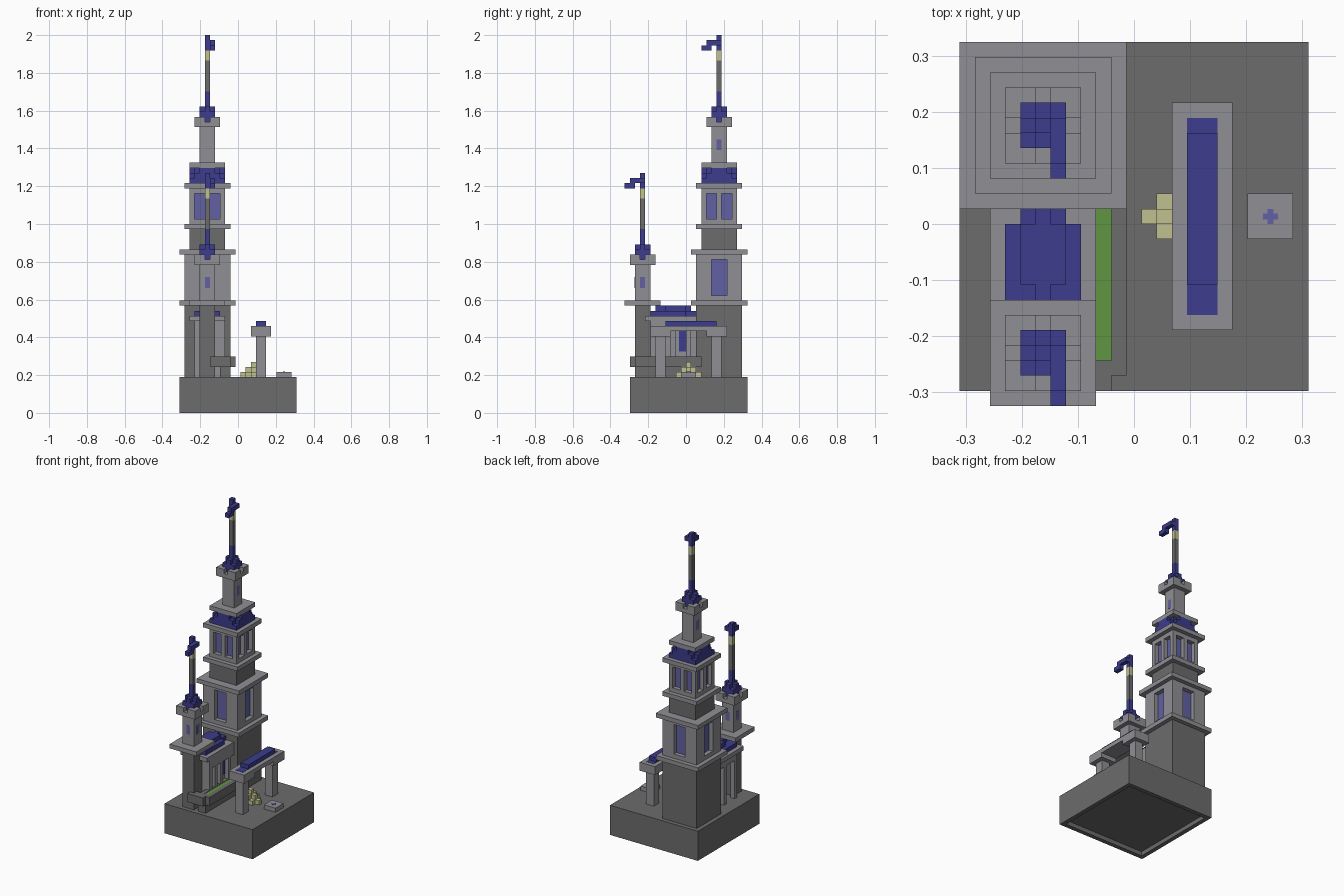
import bpy, bmesh
from mathutils import Vector

if "Cube" in bpy.data.objects:
    bpy.data.objects.remove(bpy.data.objects["Cube"], do_unlink=True)

UNIT = 2 / 74                      # one building block
ORIGIN = Vector((11.5, 12, 0))     # block grid origin


def material(name, rgb):
    m = bpy.data.materials.new(name)
    m.use_nodes = True
    color = (*rgb, 1)
    m.diffuse_color = color
    bsdf = next(n for n in m.node_tree.nodes if n.type == 'BSDF_PRINCIPLED')
    bsdf.inputs["Base Color"].default_value = color
    bsdf.inputs["Roughness"].default_value = 0.9
    return m


DARK = material("dark_stone", (0.15, 0.15, 0.15))
LIGHT = material("light_stone", (0.28, 0.28, 0.3))
BLUE = material("roof_blue", (0.045, 0.045, 0.27))
GLASS = material("window_blue", (0.12, 0.12, 0.37))
GOLD = material("pale_yellow", (0.53, 0.53, 0.28))
GREEN = material("leaf_green", (0.12, 0.3, 0.055))


def build(name, mat, boxes):
    """One object made of boxes, each (x0, x1, y0, y1, z0, z1) in blocks."""
    bm = bmesh.new()
    for x0, x1, y0, y1, z0, z1 in boxes:
        lo, hi = Vector((x0, y0, z0)), Vector((x1, y1, z1))
        verts = bmesh.ops.create_cube(bm, size=1)["verts"]
        for v in verts:
            v.co = Vector(lo[a] if v.co[a] < 0 else hi[a] for a in range(3))
            v.co = (v.co - ORIGIN) * UNIT
    mesh = bpy.data.meshes.new(name)
    bm.to_mesh(mesh)
    bm.free()
    mesh.materials.append(mat)
    obj = bpy.data.objects.new(name, mesh)
    bpy.context.collection.objects.link(obj)
    return obj


def square(cx, cy, width, z0, z1):
    h = width / 2
    return (cx - h, cx + h, cy - h, cy + h, z0, z1)


def ring(x0, x1, y0, y1, z0, z1, t=1):
    return [(x0, x1, y0, y0 + t, z0, z1), (x0, x1, y1 - t, y1, z0, z1),
            (x0, x0 + t, y0 + t, y1 - t, z0, z1), (x1 - t, x1, y0 + t, y1 - t, z0, z1)]


def windowed_storey(name, cx, cy, width, z0, z1, post, mullion):
    """Stone frame with recessed panes on all four sides."""
    h = width / 2
    x0, x1, y0, y1 = cx - h, cx + h, cy - h, cy + h
    frame = ring(x0, x1, y0, y1, z0, z0 + 1) + ring(x0, x1, y0, y1, z1 - 1, z1)
    for sx in (x0, x1 - post):
        for sy in (y0, y1 - post):
            frame.append((sx, sx + post, sy, sy + post, z0 + 1, z1 - 1))
    if mullion:
        for e in (x0, x1 - 1):
            frame.append((e, e + 1, cy - .5, cy + .5, z0 + 1, z1 - 1))
        for e in (y0, y1 - 1):
            frame.append((cx - .5, cx + .5, e, e + 1, z0 + 1, z1 - 1))
    build(name + "_frame", LIGHT, frame)
    build(name + "_panes", GLASS, [square(cx, cy, width - 2, z0 + .1, z1 - .1)])


def spire(name, cx, cy, z, front_slits):
    """Slim turret with battlements, finial, pole and flag; z is its foot."""
    build(name + "_turret", LIGHT, [square(cx, cy, 3, z, z + 7),
                                    square(cx, cy, 5, z + 7, z + 8)])
    # Battlements leave a gap in the middle of each side
    crown = []
    for sx in (-1, 1):
        for sy in (-1, 1):
            xs, ys = sorted((sx * .5, sx * 2.5)), sorted((sy * .5, sy * 2.5))
            xo, yo = sorted((sx * 1.5, sx * 2.5)), sorted((sy * 1.5, sy * 2.5))
            crown.append((cx + xs[0], cx + xs[1], cy + yo[0], cy + yo[1], z + 8, z + 9))
            crown.append((cx + xo[0], cx + xo[1], cy + ys[0], cy + ys[1], z + 8, z + 9))
    build(name + "_battlements", LIGHT, crown)
    # Arrow slits
    e = .04
    slits = [(cx - 1.5 - e, cx + 1.5 + e, cy - .5, cy + .5, z + 2.5, z + 4.6)]
    if front_slits:
        slits.append((cx - .5, cx + .5, cy - 1.5 - e, cy + 1.5 + e, z + 2.5, z + 4.6))
    build(name + "_slits", GLASS, slits)
    # Finial
    build(name + "_finial", BLUE, [
        square(cx, cy, 3, z + 8, z + 10),
        (cx - 1.5, cx + 1.5, cy - .5, cy + .5, z + 10, z + 11),
        (cx - .5, cx + .5, cy - 1.5, cy + 1.5, z + 10, z + 11),
        square(cx, cy, 1, z + 11, z + 14)])
    build(name + "_pole", DARK, [square(cx, cy, 1, z + 14, z + 20)])
    build(name + "_pole_band", GOLD, [square(cx, cy, 1, z + 20, z + 22)])
    # Flag trails towards the front
    build(name + "_flag", BLUE, [
        square(cx, cy, 1, z + 22, z + 25),
        (cx + .5, cx + 1.5, cy - 2.5, cy + .5, z + 23, z + 24),
        (cx + .5, cx + 1.5, cy - 3.5, cy - 1.5, z + 22, z + 23)])


# Base with a hollow underside
build("base", DARK, [(0, 23, 1, 24, 1, 7)] + ring(0, 23, 1, 24, 0, 1))

# Main tower
TX, TY = 5.5, 18.5
build("tower_shaft", DARK, [square(TX, TY, 9, 7, 21), square(TX, TY, 7, 32, 36)])
build("tower_cornices", LIGHT, [square(TX, TY, w, z, z + 1) for w, z in
                                ((11, 21), (11, 31), (9, 36), (9, 44), (7, 48))])
windowed_storey("tower_hall", TX, TY, 9, 22, 31, 3, False)
windowed_storey("tower_belfry", TX, TY, 7, 37, 44, 1, True)
roof = [square(TX, TY, 7, 45, 46)]
for step, half in enumerate((2.5, 1.5)):
    z = 46 + step
    roof += [(TX - half, TX + half, TY - 3.5, TY + 3.5, z, z + 1),
             (TX - 3.5, TX + 3.5, TY - half, TY + half, z, z + 1),
             square(TX, TY, 5, z, z + 1)]
build("tower_roof", BLUE, roof)
spire("tower", TX, TY, 49, False)

# Front turret
FY = 3.5
build("front_turret_shaft", DARK, [square(TX, FY, 3, 7, 21)])
build("front_turret_cornice", LIGHT, [square(TX, FY, 7, 21, 22)])
spire("front", TX, FY, 22, True)

# House between the towers
build("house_wall", LIGHT, [(7, 8, 5, 14, 7, 18)])
build("house_pillars", LIGHT,
      [(8, 9, y, y + 1, 9, 16) for y in (5, 7, 9, 12)]
      + [(3, 4, y, y + 1, 7, 16) for y in (5, 9, 13)])
build("house_beams", LIGHT, [(3, 4, 5, 14, 16, 18), (7, 9, 5, 14, 16, 18)])
build("house_eaves", LIGHT, ring(2, 9, 4, 15, 18, 19, 2))
build("house_window", BLUE, [(8, 8.1, 10.6, 12, 12, 16)])
build("house_roof", BLUE, [(3, 8, 5, 12, 19, 20), (4, 7, 12, 14, 19, 20),
                           (4, 7, 8, 12, 20, 21), (5, 6, 6, 13, 20, 21)])

# Planter
build("planter", DARK, [(8, 10, 2, 14, 7, 9), (8, 11, 2, 15, 9, 10.5),
                        (10, 11, 2, 15, 10.5, 11), (8, 9, 2, 14, 10.5, 11),
                        (6, 10, 1, 3, 9, 11)])
build("hedge", GREEN, [(9, 10, 3, 14, 10.5, 10.9)])

# Gateway
build("gate_posts", LIGHT, [(15, 17, y, y + 2, 7, 15) for y in (6, 17)])
build("gate_capitals", LIGHT, [(14, 18, y, y + 4, 15, 16) for y in (5, 16)])
build("gate_lintel", LIGHT, [(14, 18, 5, 20, 16, 17)])
build("gate_roof", BLUE, [(15, 17, 8, 18, 17, 18), (15, 17, 6, 19, 16.5, 17.05)])

# Stepped pile under the gateway
pile = []
for level in range(3):
    reach = 2 - level
    for dx in range(-reach, reach + 1):
        dy = reach - abs(dx)
        pile.append((14 + dx, 15 + dx, 12 - dy, 13 + dy, 7 + level, 8 + level))
build("stepped_pile", GOLD, pile)

# Low pedestal with a small cross inlay
build("pedestal", LIGHT, [(19, 22, 11, 14, 7, 8)])
build("pedestal_inlay", GLASS, [(20, 21, 12.3, 12.7, 7.9, 8.05),
                                (20.3, 20.7, 12, 13, 7.9, 8.06)])
